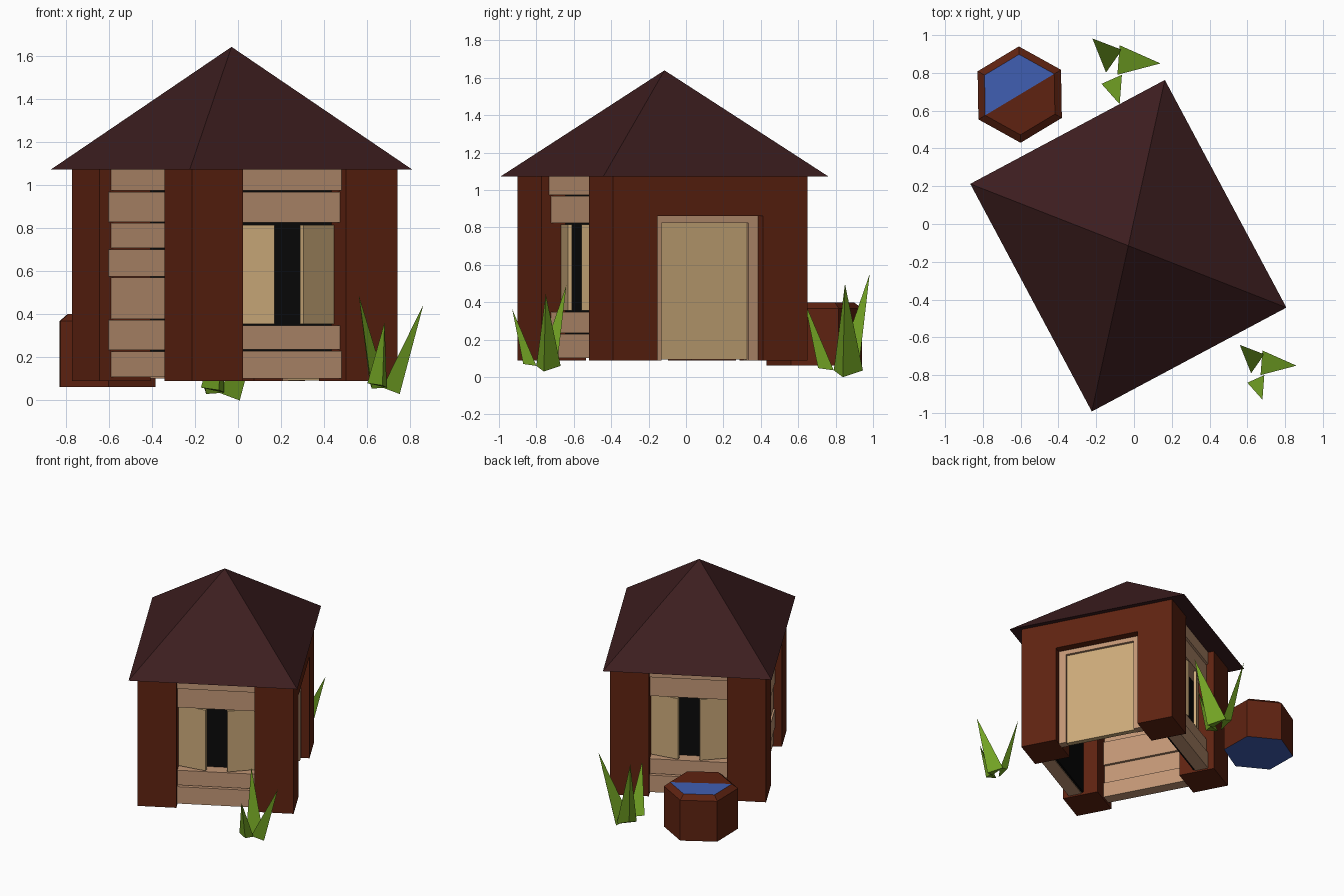
import bpy, bmesh, math
from mathutils import Matrix, Vector

if "Cube" in bpy.data.objects:
    bpy.data.objects.remove(bpy.data.objects["Cube"])


def material(name, srgb):
    lin = [c / 12.92 if c < 0.04 else ((c + 0.055) / 1.055) ** 2.4 for c in srgb]
    m = bpy.data.materials.new(name)
    m.diffuse_color = (*lin, 1)
    m.use_nodes = True
    m.node_tree.nodes["Principled BSDF"].inputs["Base Color"].default_value = m.diffuse_color
    return m


RED = material("red_wood", (0.37, 0.135, 0.065))
TAN = material("plank_wood", (0.76, 0.59, 0.46))
PALE = material("pale_wood", (0.80, 0.67, 0.48))
DARK = material("dark_roof", (0.235, 0.115, 0.12))
BLACK = material("black_interior", (0.04, 0.04, 0.04))
GREEN = material("grass_green", (0.45, 0.64, 0.14))
BLUE = material("water_blue", (0.25, 0.37, 0.70))

# The hut stands turned about z; its parts are laid out in hut coordinates
HUT = Matrix.Translation((-0.015, -0.125, 0)) @ Matrix.Rotation(math.radians(28.1), 4, 'Z')
A, B, POST = 0.541, 0.59, 0.27
Z0, Z1 = 0.09, 1.075


def finish(name, bm, *mats):
    bmesh.ops.recalc_face_normals(bm, faces=bm.faces)
    me = bpy.data.meshes.new(name)
    bm.to_mesh(me)
    bm.free()
    for m in mats:
        me.materials.append(m)
    ob = bpy.data.objects.new(name, me)
    bpy.context.collection.objects.link(ob)
    return ob


def box(name, lo, hi, mat, frame=HUT):
    lo, hi = Vector(lo), Vector(hi)
    bm = bmesh.new()
    bmesh.ops.create_cube(bm, size=1, matrix=frame @ Matrix.Translation((lo + hi) / 2)
                          @ Matrix.Diagonal((*(hi - lo), 1)))
    return finish(name, bm, mat)


def tetra(name, points, mat):
    bm = bmesh.new()
    bmesh.ops.convex_hull(bm, input=[bm.verts.new(p) for p in points])
    return finish(name, bm, mat)


# Roof: four-sided pyramid with a flat underside
ROOF = Matrix.Translation((-0.03, -0.115, 0)) @ Matrix.Rotation(math.radians(28.1), 4, 'Z')
bm = bmesh.new()
base = [bm.verts.new(ROOF @ Vector((x * 0.584, y * 0.683, 1.072)))
        for x, y in ((-1, -1), (1, -1), (1, 1), (-1, 1))]
apex = bm.verts.new(ROOF @ Vector((0, 0, 1.64)))
bm.faces.new(base[::-1])
for i in range(4):
    bm.faces.new((base[i], base[(i + 1) % 4], apex))
finish("roof", bm, DARK)

# Corner posts
for sx in (-1, 1):
    for sy in (-1, 1):
        xs = sorted((sx * A, sx * (A - POST)))
        ys = sorted((sy * B, sy * (B - POST)))
        box("corner_post", (xs[0], ys[0], Z0), (xs[1], ys[1], Z1), RED)

# Door wall: lintel, frame and door
w = B - POST
box("door_lintel", (A - 0.14, -w, 0.86), (A, w, Z1), RED)
f = A - 0.06
for s in (-1, 1):
    ys = sorted((s * w, s * (w - 0.055)))
    box("door_jamb", (f - 0.06, ys[0], Z0), (f, ys[1], 0.86), TAN)
box("door_head", (f - 0.06, -w + 0.055, 0.825), (f, w - 0.055, 0.86), TAN)
box("door", (f - 0.06, -w + 0.055, Z0 + 0.003), (f - 0.02, w - 0.055, 0.825), PALE)

# Plank wall on the side opposite the door
rows = ((0.11, 0.228), (0.235, 0.373), (0.378, 0.57), (0.575, 0.70),
        (0.707, 0.822), (0.828, 0.968), (0.975, 1.072))
for i, (lo, hi) in enumerate(rows):
    d = 0.048 + 0.012 * (i in (0, 2, 4, 6))
    box("side_plank", (-A + d, -w, lo), (-A + d + 0.09, w, hi), TAN)

# Window walls: planks, dark interior panel and a pair of half-open shutters
g = A - POST
for name, turn in (("front", 0), ("back", math.pi)):
    frame = HUT @ Matrix.Rotation(turn, 4, 'Z')
    for i, (lo, hi) in enumerate(((0.102, 0.23), (0.236, 0.348), (0.825, 0.968), (0.973, 1.072))):
        d = 0.045 + 0.014 * (i in (1, 2))
        box(name + "_plank", (-g, -B + d, lo), (g, -B + d + 0.10, hi), TAN, frame)
    box(name + "_window_dark", (-g, -B + 0.145, 0.11), (g, -B + 0.16, 1.07), BLACK, frame)
    for s in (-1, 1):
        hinge = (frame @ Matrix.Translation((s * g, -B + 0.12, 0))
                 @ Matrix.Rotation(s * math.radians(18), 4, 'Z'))
        xs = sorted((0, -s * 0.205))
        box(name + "_shutter", (xs[0], 0, 0.355), (xs[1], 0.022, 0.815), PALE, hinge)

# Hexagonal barrel with a chamfered rim; half of its top shows water
bm = bmesh.new()
rings = []
for r, z in ((0.255, 0.062), (0.255, 0.368), (0.213, 0.40)):
    rings.append([bm.verts.new((-0.605 + r * math.cos(t), 0.685 + r * math.sin(t), z))
                  for t in (math.radians(31 + 60 * k) for k in range(6))])
for lo, hi in zip(rings, rings[1:]):
    for k in range(6):
        bm.faces.new((lo[k], lo[(k + 1) % 6], hi[(k + 1) % 6], hi[k]))
t = rings[2]
wet = [bm.faces.new(t[:4]), bm.faces.new(rings[0][::-1])]
bm.faces.new((t[3], t[4], t[5], t[0]))
for face in wet:
    face.material_index = 1
finish("barrel", bm, RED, BLUE)

# Grass clumps: three leaning three-sided blades (tip first, then the base)
blades = (
    ((-0.11, 0.12, 0.49), (0.02, 0.07, 0.06), (-0.05, -0.03, 0.055), (-0.06, 0.06, 0.09)),
    ((0.19, 0.01, 0.445), (0.01, 0.09, 0.06), (0.0, -0.04, 0.06), (0.08, 0.0, 0.03)),
    ((0.01, -0.17, 0.365), (-0.07, -0.08, 0.08), (0.02, -0.04, 0.06), (0.0, -0.11, 0.07)),
)
for cx, cy, sc, dz in ((0.67, -0.76, 1.0, 0.0), (-0.088, 0.838, 1.2, -0.036)):
    for blade in blades:
        tetra("grass_blade", [(cx + x * sc, cy + y * sc, z * sc + dz) for x, y, z in blade], GREEN)
